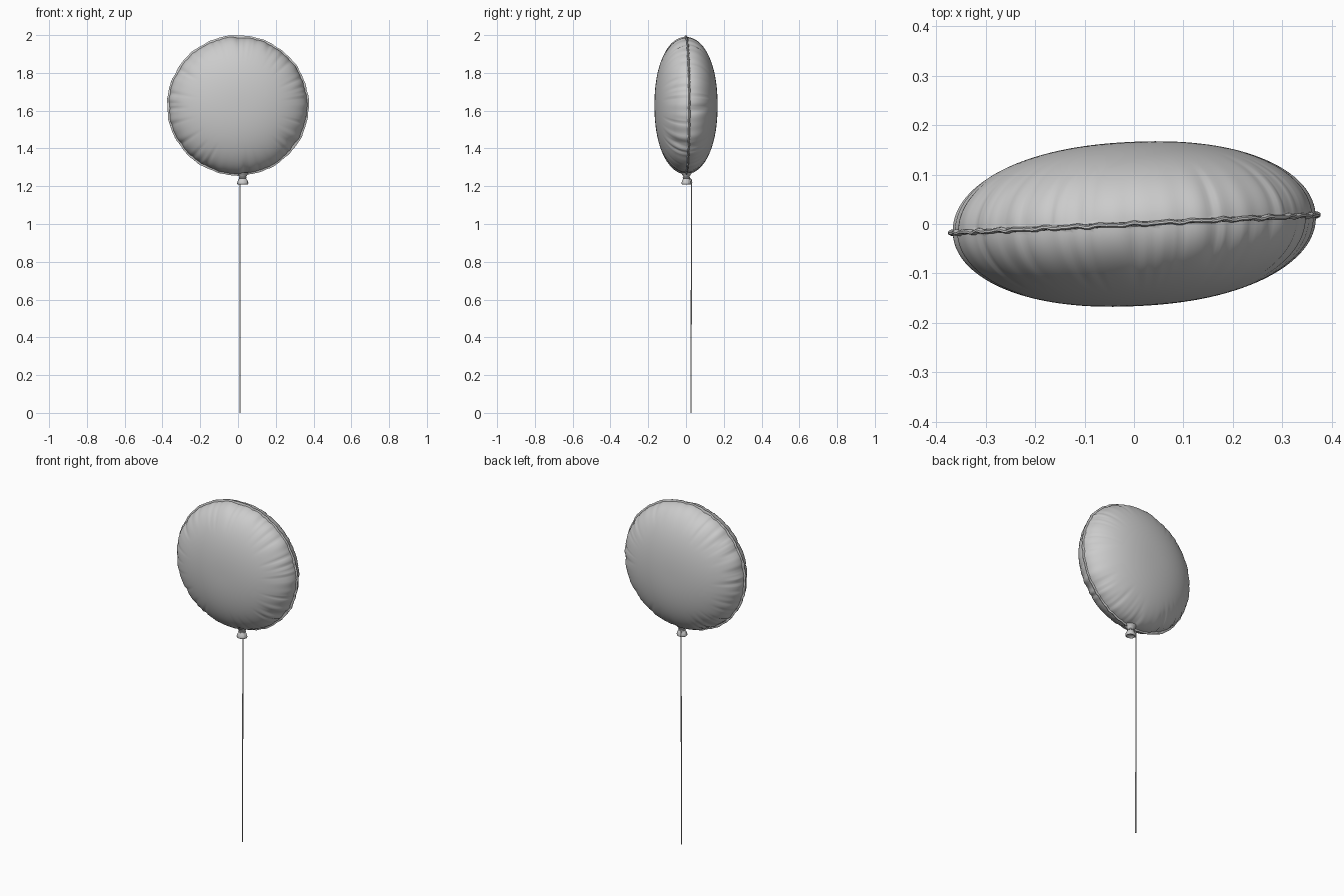
import bpy, bmesh, math, random
from mathutils import Vector, Matrix

if "Cube" in bpy.data.objects:
    bpy.data.objects.remove(bpy.data.objects["Cube"])

random.seed(4)
SEG, RINGS, R, H = 256, 40, 0.362, 0.166
CENTER = Vector((0, 0, 1.628))


def finish(bm, name, angle=60):
    bmesh.ops.remove_doubles(bm, verts=bm.verts, dist=1e-6)
    bmesh.ops.recalc_face_normals(bm, faces=bm.faces)
    me = bpy.data.meshes.new(name)
    bm.to_mesh(me)
    bm.free()
    ob = bpy.data.objects.new(name, me)
    bpy.context.collection.objects.link(ob)
    bpy.context.view_layer.objects.active = ob
    ob.select_set(True)
    bpy.ops.object.shade_smooth_by_angle(angle=math.radians(angle))
    ob.select_set(False)
    return ob


def skin(bm, rings):
    # bridge successive closed rings of points
    vs = [[bm.verts.new(p) for p in ring] for ring in rings]
    n = len(vs[0])
    for a, b in zip(vs, vs[1:]):
        for i in range(n):
            j = (i + 1) % n
            bm.faces.new((a[i], a[j], b[j], b[i]))
    return vs


def make_pleats(count):
    # angle, angular width, inward reach, depth
    return [(random.uniform(0, math.tau), random.uniform(0.015, 0.04),
             random.uniform(0.05, 0.15), random.uniform(0.002, 0.006))
            for _ in range(count)]


def crease(pleats, a, r):
    total = 0
    for pa, w, reach, depth in pleats:
        d = (a - pa + math.pi) % math.tau - math.pi
        if abs(d) < 4 * w:
            edge = max(0, 1 - (R - r) / reach)
            total += depth * edge ** 1.5 * math.exp(-(d / w) ** 2)
    return min(total, 0.009)


def rim(a):
    # slightly scalloped outline of the foil
    return 1 + 0.003 * math.sin(11 * a + 1) + 0.003 * math.sin(23 * a) + 0.002 * math.sin(41 * a + 2)


# Foil balloon: two puffed panels with radial puckers, tilted a little about z
bm = bmesh.new()
turn = Matrix.Rotation(math.radians(2.8), 3, 'Z')
angles = [math.tau * i / SEG for i in range(SEG)]
for side in (-1, 1):
    pleats = make_pleats(55)
    rings = []
    for k in range(RINGS + 1):
        t = 0.02 + (math.pi / 2 - 0.02) * k / RINGS
        r = R * math.sin(t)
        h = H * max(0, 1 - (r / R) ** 2.2) ** 0.48
        ring = []
        for a in angles:
            c = crease(pleats, a, r)
            s = 1 + (rim(a) - 1) * (r / R) ** 6
            rr = (r - 0.5 * c) * s
            y = max(0.004, h - c) * side
            ring.append(turn @ Vector((1.012 * rr * math.cos(a), y, rr * math.sin(a))) + CENTER)
        rings.append(ring)
    vs = skin(bm, rings)
    bm.faces.new(vs[0])
finish(bm, "balloon", 80)

# Welded seam lip running round the edge
bm = bmesh.new()
rings = []
for dr, y in ((-0.010, -0.005), (0.004, -0.0045), (0.009, -0.002),
              (0.009, 0.002), (0.004, 0.0045), (-0.010, 0.005)):
    ring = []
    for a in angles:
        r = (R + dr) * rim(a)
        wave = 0.0015 * math.sin(37 * a) + 0.001 * math.sin(61 * a)
        ring.append(turn @ Vector((1.012 * r * math.cos(a), y + wave, r * math.sin(a))) + CENTER)
    rings.append(ring)
skin(bm, rings)
finish(bm, "seam")

# Tied neck with a flared, hollow mouth
bm = bmesh.new()
profile = [(0.034, 1.272), (0.026, 1.262), (0.018, 1.252), (0.016, 1.245), (0.020, 1.238),
           (0.026, 1.228), (0.029, 1.217), (0.028, 1.211), (0.023, 1.209), (0.016, 1.216)]
rings = []
for r, z in profile:
    rings.append([Vector((0.025 + r * (1 + 0.05 * math.sin(7 * a)) * math.cos(a),
                          0.002 + 0.9 * r * math.sin(a), z))
                  for a in (math.tau * i / 32 for i in range(32))])
vs = skin(bm, rings)
bm.faces.new(vs[-1])
finish(bm, "knot")


def cord(name, points, radius, cyclic=False):
    cu = bpy.data.curves.new(name, 'CURVE')
    cu.dimensions = '3D'
    cu.bevel_depth = radius
    cu.bevel_resolution = 2
    cu.use_fill_caps = True
    sp = cu.splines.new('POLY')
    sp.points.add(len(points) - 1)
    for p, co in zip(sp.points, points):
        p.co = (*co, 1)
    sp.use_cyclic_u = cyclic
    ob = bpy.data.objects.new(name, cu)
    bpy.context.collection.objects.link(ob)


# String: a loop around the neck and the long hanging line
cord("string_loop", [(0.025 + 0.018 * math.cos(a), 0.002 + 0.017 * math.sin(a), 1.245)
                     for a in (math.tau * i / 24 for i in range(24))], 0.003, True)
cord("string", [(0.018, 0.018, 1.245), (0.012, 0.028, 1.235), (0.011, 0.030, 1.22),
                (0.011, 0.029, 0.8), (0.010, 0.027, 0.4), (0.010, 0.026, 0.0)], 0.0032)
